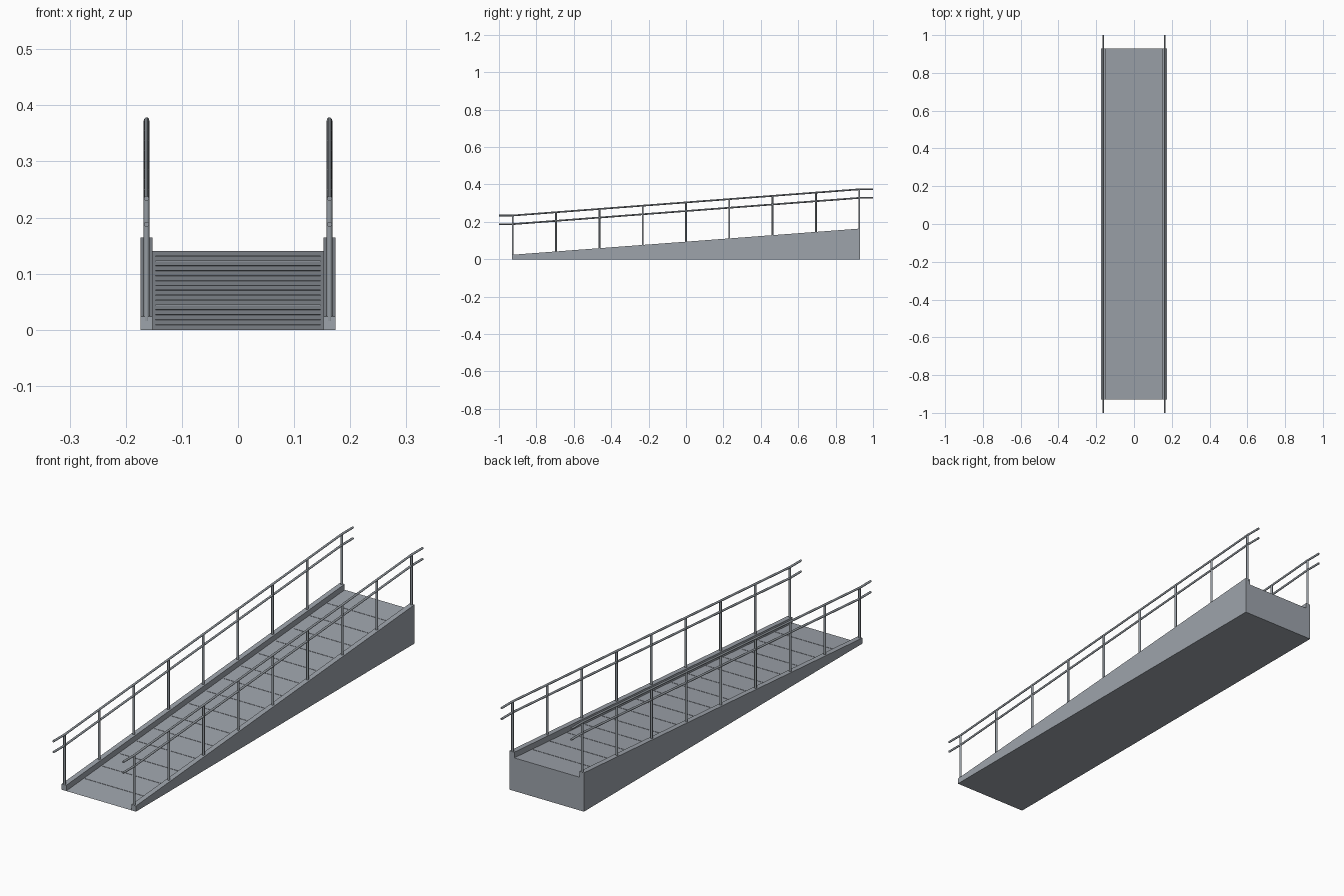
import bpy, bmesh, math
from mathutils import Vector

if "Cube" in bpy.data.objects:
    bpy.data.objects.remove(bpy.data.objects["Cube"])

L = 0.93            # half length of the ramp
RISE = 0.14         # height at the back end
RAIL_X = 0.163
POST_Y = 0.926


def mat(name, rgb):
    m = bpy.data.materials.new(name)
    m.diffuse_color = (*rgb, 1)
    m.use_nodes = True
    m.node_tree.nodes["Principled BSDF"].inputs["Base Color"].default_value = m.diffuse_color
    return m


ramp_mat = mat("ramp grey", (0.34, 0.37, 0.41))
rail_mat = mat("rail grey", (0.30, 0.33, 0.36))


def slope(y):
    return RISE * (max(-L, min(L, y)) + L) / (2 * L)


def finish(bm, name, m):
    bmesh.ops.recalc_face_normals(bm, faces=bm.faces)
    me = bpy.data.meshes.new(name)
    bm.to_mesh(me)
    bm.free()
    me.materials.append(m)
    ob = bpy.data.objects.new(name, me)
    bpy.context.collection.objects.link(ob)
    return ob


def prism(name, profile, x0, x1, m):
    """Extrude a (y, z) outline from x0 to x1."""
    bm = bmesh.new()
    f = bm.faces.new([bm.verts.new((x0, y, z)) for y, z in profile])
    g = bmesh.ops.extrude_face_region(bm, geom=[f])["geom"]
    bmesh.ops.translate(bm, vec=(x1 - x0, 0, 0),
                        verts=[v for v in g if isinstance(v, bmesh.types.BMVert)])
    return finish(bm, name, m)


def tube(name, path, r, m, n=12):
    """Round bar through points lying in one x plane, mitred at the bends."""
    pts = [Vector(p) for p in path]
    bm = bmesh.new()
    rings = []
    for i, p in enumerate(pts):
        d = (pts[min(i + 1, len(pts) - 1)] - pts[max(i - 1, 0)]).normalized()
        side = Vector((1, 0, 0))
        up = side.cross(d)
        rings.append([bm.verts.new(p + r * (math.cos(a) * side + math.sin(a) * up))
                      for a in (2 * math.pi * k / n for k in range(n))])
    for a, b in zip(rings, rings[1:]):
        for k in range(n):
            bm.faces.new((a[k], a[(k + 1) % n], b[(k + 1) % n], b[k])).smooth = True
    bm.faces.new(rings[0])
    bm.faces.new(rings[-1])
    for e in bm.edges:
        if any(len(f.verts) > 4 for f in e.link_faces):
            e.smooth = False
    return finish(bm, name, m)


# Sloped deck
prism("ramp_deck", [(-L, 0), (L, 0), (L, RISE)], -0.153, 0.153, ramp_mat)

# Thin grip strips across the deck
for i in range(1, 16):
    y = -POST_Y + i * POST_Y / 8
    h, t = 0.003, 0.0012
    prism(f"grip_strip_{i}",
          [(y - h, slope(y - h) - t), (y + h, slope(y + h) - t),
           (y + h, slope(y + h) + t), (y - h, slope(y - h) + t)],
          -0.147, 0.147, ramp_mat)

for s, side in ((-1, "left"), (1, "right")):
    # Side curbs
    prism(f"{side}_curb", [(-L, 0), (L, 0), (L, RISE + 0.024), (-L, 0.024)],
          s * 0.152, s * 0.174, ramp_mat)
    x = s * RAIL_X
    # Posts
    for i in range(9):
        y = -POST_Y + i * POST_Y / 4
        tube(f"{side}_post_{i + 1}",
             [(x, y, slope(y) + 0.015), (x, y, slope(y) + 0.233)], 0.005, rail_mat)
    # Handrails with level ends
    for base, label in ((0.234, "upper"), (0.188, "lower")):
        tube(f"{side}_{label}_rail",
             [(x, -1, base), (x, -POST_Y, base),
              (x, POST_Y, base + RISE), (x, 1, base + RISE)], 0.0045, rail_mat)
